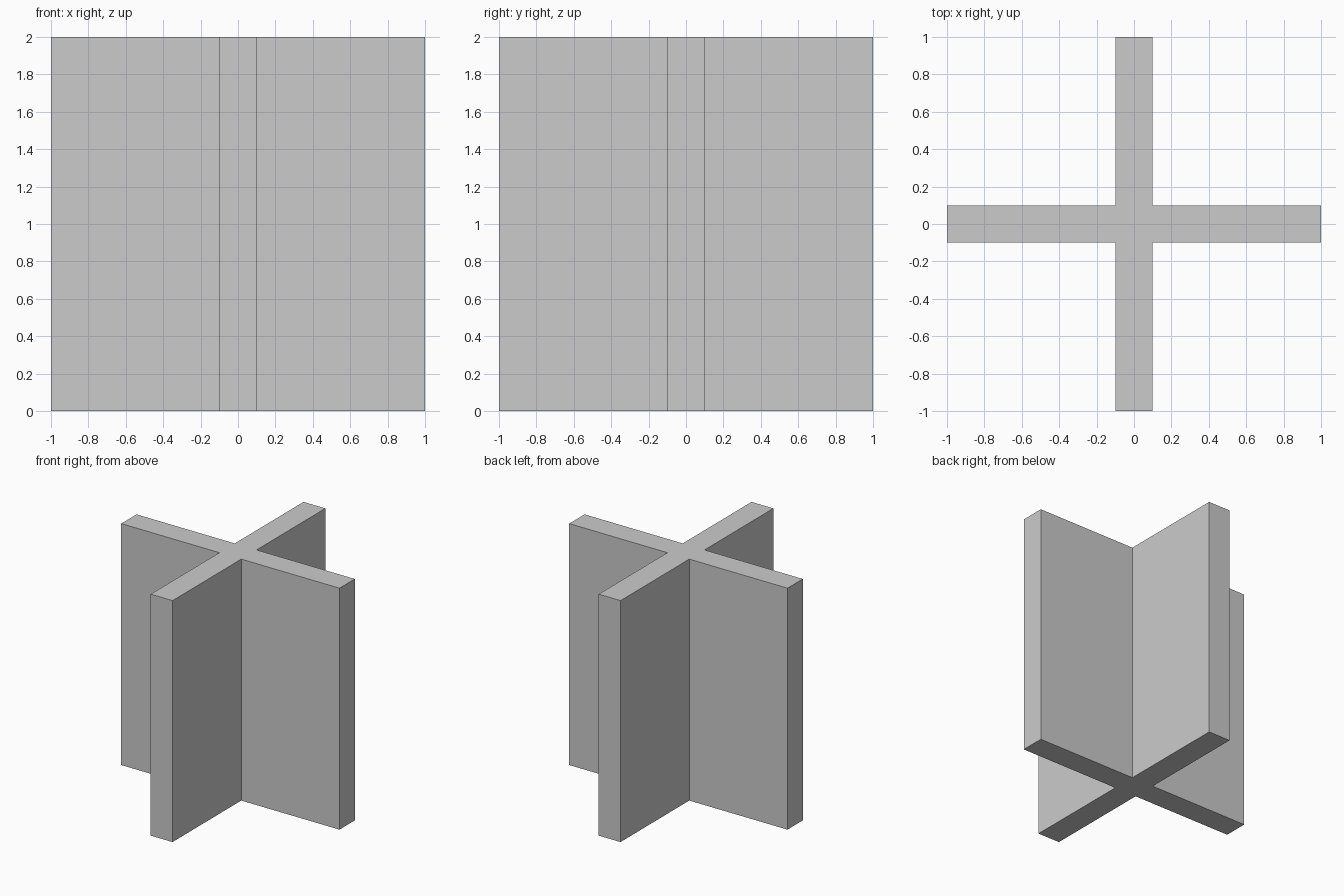
import bpy
import bmesh

if "Cube" in bpy.data.objects:
    bpy.data.objects.remove(bpy.data.objects["Cube"])

HALF, THICK, HEIGHT = 1.0, 0.1, 2.0

# Plus-shaped outline: one arm's three corners, turned four times
arm = [(THICK, -THICK), (HALF, -THICK), (HALF, THICK)]
outline = []
for turn in range(4):
    outline += arm
    arm = [(-y, x) for x, y in arm]

# Two crossing upright panels, joined into one clean solid
bm = bmesh.new()
base = bm.faces.new([bm.verts.new((x, y, 0)) for x, y in outline])
top = bmesh.ops.extrude_face_region(bm, geom=[base], use_keep_orig=True)
bmesh.ops.translate(bm, vec=(0, 0, HEIGHT),
                    verts=[v for v in top["geom"] if isinstance(v, bmesh.types.BMVert)])
bmesh.ops.recalc_face_normals(bm, faces=bm.faces)

mesh = bpy.data.meshes.new("crossed_panels")
bm.to_mesh(mesh)
bm.free()
bpy.context.collection.objects.link(bpy.data.objects.new("crossed_panels", mesh))
